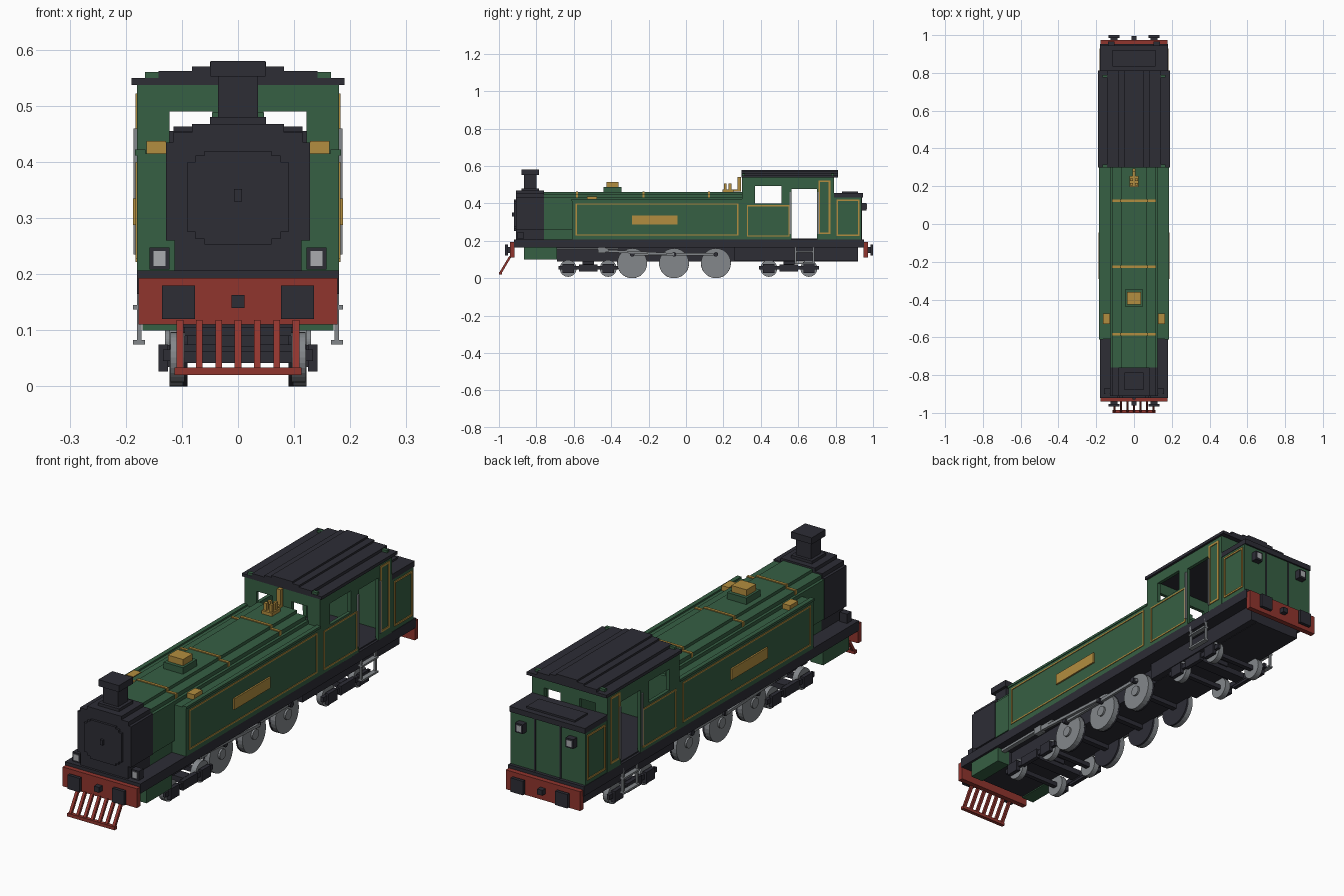
import bpy, bmesh, math
from mathutils import Vector

if "Cube" in bpy.data.objects:
    bpy.data.objects.remove(bpy.data.objects["Cube"])


def material(name, rgb):
    m = bpy.data.materials.new(name)
    m.diffuse_color = (*rgb, 1)
    m.use_nodes = True
    m.node_tree.nodes["Principled BSDF"].inputs["Base Color"].default_value = m.diffuse_color
    return m


GREEN = material("green paint", (0.037, 0.115, 0.057))
DARK = material("dark iron", (0.026, 0.026, 0.036))
RED = material("red paint", (0.28, 0.035, 0.027))
GOLD = material("brass", (0.45, 0.27, 0.05))
GREY = material("grey steel", (0.23, 0.245, 0.26))
GLASS = material("lamp glass", (0.40, 0.41, 0.43))


def finish(name, bm, mat, mirror=False):
    bmesh.ops.recalc_face_normals(bm, faces=bm.faces)
    me = bpy.data.meshes.new(name)
    bm.to_mesh(me)
    bm.free()
    me.materials.append(mat)
    ob = bpy.data.objects.new(name, me)
    bpy.context.collection.objects.link(ob)
    if mirror:
        ob.modifiers.new("mirror", 'MIRROR')
    return ob


def box(name, x, y, z, mat, mirror=False):
    bm = bmesh.new()
    bmesh.ops.create_cube(bm, size=1)
    for v in bm.verts:
        v.co = Vector([(r[0] + r[1]) / 2 + c * (r[1] - r[0]) for r, c in zip((x, y, z), v.co)])
    return finish(name, bm, mat, mirror)


def prism(name, half, y, mat):
    """Extrude a symmetric x-z outline, given by its right half, along y."""
    bm = bmesh.new()
    pts = half + [(-a, b) for a, b in reversed(half)]
    f = bm.faces.new([bm.verts.new((a, y[0], b)) for a, b in pts])
    r = bmesh.ops.extrude_face_region(bm, geom=[f])
    bmesh.ops.translate(bm, vec=(0, y[1] - y[0], 0),
                        verts=[g for g in r["geom"] if isinstance(g, bmesh.types.BMVert)])
    return finish(name, bm, mat)


def panel(name, axis, pos, thick, u, v, holes, mat, mirror=False):
    """Flat wall facing x or y with rectangular openings (u0, u1, v0, v1)."""
    us = sorted({*u, *[h[i] for h in holes for i in (0, 1)]})
    vs = sorted({*v, *[h[i] for h in holes for i in (2, 3)]})
    bm = bmesh.new()
    place = (lambda a, b: (pos, a, b)) if axis == 'x' else (lambda a, b: (a, pos, b))
    for a, b in zip(us, us[1:]):
        for c, d in zip(vs, vs[1:]):
            mu, mv = (a + b) / 2, (c + d) / 2
            if not any(h[0] < mu < h[1] and h[2] < mv < h[3] for h in holes):
                bm.faces.new([bm.verts.new(place(*p)) for p in ((a, c), (b, c), (b, d), (a, d))])
    bmesh.ops.remove_doubles(bm, verts=bm.verts, dist=1e-5)
    r = bmesh.ops.extrude_face_region(bm, geom=bm.faces[:])
    vec = (thick, 0, 0) if axis == 'x' else (0, thick, 0)
    bmesh.ops.translate(bm, vec=vec, verts=[g for g in r["geom"] if isinstance(g, bmesh.types.BMVert)])
    return finish(name, bm, mat, mirror)


def lining(name, y, z, w=0.006):
    """Thin brass frame on both outer sides."""
    panel(name, 'x', 0.179, 0.004, y, z, [(y[0] + w, y[1] - w, z[0] + w, z[1] - w)], GOLD, True)


def wheel(name, y, z, r, x, mat=GREY):
    bm = bmesh.new()
    bmesh.ops.create_cone(bm, cap_ends=True, segments=28, radius1=r, radius2=r, depth=x[1] - x[0])
    for v in bm.verts:
        v.co = Vector(((x[0] + x[1]) / 2 + v.co.z, y + v.co.x, z + v.co.y))
    return finish(name, bm, mat, True)


def bar(name, a, b, w, mat, mirror=False):
    """Square bar between two points."""
    a, b = Vector(a), Vector(b)
    bm = bmesh.new()
    bmesh.ops.create_cube(bm, size=1)
    q = (b - a).to_track_quat('Z', 'Y')
    for v in bm.verts:
        v.co = (a + b) / 2 + q @ Vector((v.co.x * w, v.co.y * w, v.co.z * (b - a).length))
    return finish(name, bm, mat, mirror)


# Chassis
box("footplate", (-0.18, 0.18), (-0.92, 0.952), (0.165, 0.207), DARK)
box("main_frame", (-0.095, 0.095), (-0.69, 0.92), (0.09, 0.167), DARK)
box("rear_frame_skirt", (0.09, 0.125), (0.26, 0.92), (0.092, 0.167), DARK, True)
box("cylinder_block", (0.11, 0.17), (-0.865, -0.69), (0.1, 0.166), GREEN, True)
box("cylinder_saddle", (-0.11, 0.11), (-0.865, -0.69), (0.105, 0.166), DARK)

# Buffer beams, buffers and couplings at both ends
for end, s, y0 in (("front", -1, 0.917), ("rear", 1, 0.95)):
    def span(a, b):
        return tuple(sorted((s * (y0 + a), s * (y0 + b))))
    box(end + "_beam", (-0.177, 0.177), span(0, 0.023), (0.11, 0.193), RED)
    box(end + "_buffer_stem", (0.088, 0.124), span(0.02, 0.04), (0.135, 0.167), DARK, True)
    box(end + "_buffer_head", (0.077, 0.135), span(0.036, 0.05), (0.12, 0.18), DARK, True)
    box(end + "_coupling", (-0.012, 0.012), span(0.02, 0.045), (0.14, 0.163), DARK)

# Cowcatcher
for i in range(7):
    x = (i - 3) * 0.0345
    bar("cowcatcher_bar", (x, -0.94, 0.115), (x, -0.992, 0.028), 0.012, RED)
box("cowcatcher_rail", (-0.113, 0.113), (-1.0, -0.984), (0.02, 0.034), RED)

# Running gear
DRIVERS = (-0.288, -0.064, 0.16)
for y in DRIVERS:
    wheel("driving_wheel", y, 0.08, 0.08, (0.098, 0.122))
    wheel("driving_flange", y, 0.08, 0.0805, (0.09, 0.099), DARK)
    wheel("driving_hub", y, 0.08, 0.022, (0.12, 0.13))
    box("driving_axle", (-0.1, 0.1), (y - 0.012, y + 0.012), (0.07, 0.09), DARK)
    wheel("crank_pin", y, 0.127, 0.012, (0.12, 0.146), DARK)
box("coupling_rod", (0.125, 0.137), (-0.3, 0.172), (0.12, 0.134), GREY, True)
bar("connecting_rod", (0.145, -0.45, 0.147), (0.145, -0.064, 0.127), 0.013, GREY, True)
box("slide_bar", (0.13, 0.15), (-0.69, -0.36), (0.152, 0.162), GREY, True)
box("crosshead", (0.13, 0.155), (-0.47, -0.43), (0.135, 0.165), GREY, True)
for c in (-0.523, 0.55):
    for y in (c - 0.107, c + 0.107):
        wheel("bogie_wheel", y, 0.052, 0.045, (0.095, 0.12))
        box("bogie_axle", (-0.12, 0.12), (y - 0.01, y + 0.01), (0.042, 0.062), DARK)
        box("axle_box", (0.125, 0.142), (y - 0.03, y + 0.03), (0.027, 0.075), DARK, True)
    box("bogie_side", (0.12, 0.134), (c - 0.16, c + 0.16), (0.045, 0.066), DARK, True)
    box("bogie_spring", (0.122, 0.14), (c - 0.05, c + 0.05), (0.035, 0.074), DARK, True)
    box("bogie_bolster", (-0.122, 0.122), (c - 0.025, c + 0.025), (0.05, 0.075), DARK)
    box("bogie_pivot", (-0.03, 0.03), (c - 0.03, c + 0.03), (0.07, 0.095), DARK)

# Boiler and smokebox
prism("boiler", [(0.07, 0.46), (0.07, 0.447), (0.113, 0.447), (0.113, 0.43), (0.125, 0.43),
                 (0.125, 0.26), (0.112, 0.26), (0.112, 0.2)], (-0.77, 0.30), GREEN)
prism("smokebox", [(0.082, 0.468), (0.082, 0.453), (0.116, 0.453), (0.116, 0.435), (0.128, 0.435),
                   (0.128, 0.26), (0.113, 0.26), (0.113, 0.205)], (-0.91, -0.76), DARK)
prism("smokebox_door", [(0.06, 0.42), (0.06, 0.412), (0.076, 0.412), (0.076, 0.4), (0.09, 0.4),
                        (0.09, 0.275), (0.076, 0.275), (0.076, 0.263), (0.06, 0.263), (0.06, 0.253)],
      (-0.92, -0.905), DARK)
box("door_handle", (-0.007, 0.007), (-0.93, -0.915), (0.33, 0.352), DARK)
box("chimney_base", (-0.05, 0.05), (-0.88, -0.785), (0.46, 0.48), DARK)
box("chimney", (-0.036, 0.036), (-0.866, -0.798), (0.47, 0.555), DARK)
box("chimney_cap", (-0.049, 0.049), (-0.88, -0.785), (0.552, 0.58), DARK)
for y in (-0.583, -0.227, 0.123):
    prism("boiler_band", [(0.073, 0.464), (0.073, 0.451), (0.116, 0.451), (0.116, 0.425)],
          (y - 0.006, y + 0.006), GOLD)
box("dome_base", (-0.046, 0.046), (-0.44, -0.345), (0.455, 0.488), GREEN)
box("dome_top", (-0.036, 0.036), (-0.425, -0.36), (0.488, 0.515), GOLD)

# Whistle and safety valves
box("valve_base", (-0.025, 0.025), (0.195, 0.255), (0.455, 0.474), GOLD)
for y in (0.21, 0.235):
    box("safety_valve", (0.006, 0.02), (y - 0.007, y + 0.007), (0.47, 0.505), GOLD, True)
box("whistle_pipe", (-0.008, 0.008), (0.25, 0.29), (0.462, 0.474), GOLD)
box("whistle", (-0.009, 0.009), (0.276, 0.294), (0.462, 0.54), GOLD)

# Side tanks
box("side_tank", (0.11, 0.18), (-0.61, 0.302), (0.205, 0.415), GREEN, True)
box("tank_rim", (0.165, 0.184), (-0.612, 0.302), (0.412, 0.422), GREEN, True)
box("tank_filler", (0.128, 0.163), (-0.53, -0.475), (0.413, 0.437), GOLD, True)
box("side_plate", (0.179, 0.187), (-0.29, -0.045), (0.288, 0.335), GOLD, True)
lining("tank_lining", (-0.59, 0.28), (0.228, 0.4))

# Cab
panel("cab_side", 'x', 0.165, 0.015, (0.3, 0.79), (0.205, 0.545),
      [(0.37, 0.51, 0.4, 0.492), (0.565, 0.7, 0.205, 0.476)], GREEN, True)
WINDOWS = [(-0.122, -0.045, 0.425, 0.49), (0.045, 0.122, 0.425, 0.49)]
panel("cab_front", 'y', 0.3, 0.015, (-0.166, 0.166), (0.205, 0.56), WINDOWS, GREEN)
panel("cab_back", 'y', 0.775, 0.015, (-0.166, 0.166), (0.205, 0.56), WINDOWS, GREEN)
box("cab_floor", (-0.17, 0.17), (0.31, 0.78), (0.203, 0.212), DARK)
prism("cab_roof", [(0.05, 0.578), (0.05, 0.57), (0.082, 0.57), (0.082, 0.562), (0.142, 0.562),
                   (0.142, 0.55), (0.19, 0.55), (0.19, 0.537)], (0.298, 0.812), DARK)
lining("cab_lining", (0.325, 0.553), (0.222, 0.39))
lining("pillar_lining", (0.708, 0.772), (0.235, 0.522), 0.009)
for y in (0.557, 0.708):
    box("handrail", (0.18, 0.186), (y - 0.004, y + 0.004), (0.235, 0.46), GREY, True)

# Cab ladder
for y in (0.585, 0.682):
    box("ladder_rail", (0.172, 0.18), (y - 0.005, y + 0.005), (0.075, 0.185), GREY, True)
for z in (0.075, 0.137):
    box("ladder_step", (0.166, 0.187), (0.58, 0.687), (z, z + 0.008), GREY, True)

# Bunker
box("bunker", (-0.178, 0.178), (0.785, 0.938), (0.205, 0.435), GREEN)
box("bunker_rim", (-0.18, 0.18), (0.79, 0.945), (0.432, 0.455), DARK)
box("bunker_hatch", (-0.115, 0.115), (0.835, 0.92), (0.45, 0.463), DARK)
box("bunker_seam", (0.058, 0.064), (0.936, 0.942), (0.207, 0.433), DARK, True)
lining("bunker_lining", (0.805, 0.928), (0.226, 0.42), 0.008)

# Lamps
for end, s, x, y0, z0 in (("front", -1, 0.14, 0.87, 0.207), ("rear", 1, 0.12, 0.935, 0.362)):
    for part, d0, d1, h, mat in (("lamp", 0, 0.03, 0.018, DARK), ("lamp_glass", 0.028, 0.032, 0.011, GLASS)):
        zc = z0 + 0.021
        box(end + "_" + part, (x - h, x + h), tuple(sorted((s * (y0 + d0), s * (y0 + d1)))),
            (zc - h - 0.002, zc + h + 0.002), mat, True)
